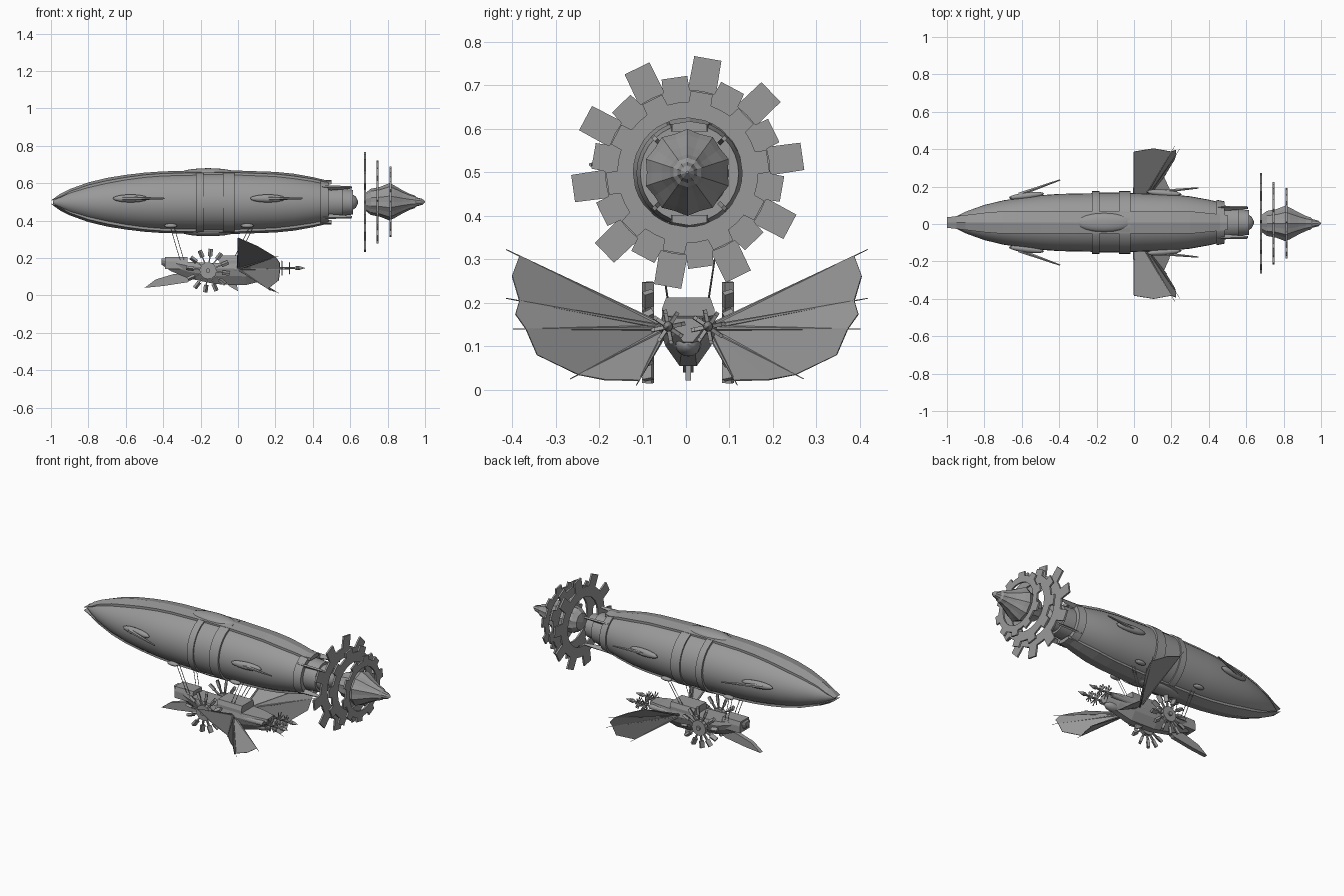
import bpy, bmesh, math
from mathutils import Vector, Matrix

if "Cube" in bpy.data.objects:
    bpy.data.objects.remove(bpy.data.objects["Cube"])

metal = bpy.data.materials.new("grey metal")
metal.diffuse_color = (0.32, 0.32, 0.32, 1)
metal.use_nodes = True
metal.node_tree.nodes["Principled BSDF"].inputs["Base Color"].default_value = metal.diffuse_color
CY, CZ = 0.008, 0.498        # axis of the balloon


def finish(name, bm, smooth=False):
    bmesh.ops.recalc_face_normals(bm, faces=bm.faces)
    me = bpy.data.meshes.new(name)
    bm.to_mesh(me)
    bm.free()
    me.materials.append(metal)
    if smooth:
        me.polygons.foreach_set("use_smooth", [True] * len(me.polygons))
        me.set_sharp_from_angle(angle=math.radians(32))
    ob = bpy.data.objects.new(name, me)
    bpy.context.collection.objects.link(ob)
    return ob


def loft(name, rings, smooth=False, closed=False):
    """Skin a list of equal point loops, capping or joining the ends."""
    bm = bmesh.new()
    vs = [[bm.verts.new(p) for p in r] for r in rings]
    n = len(vs[0])
    pairs = list(zip(vs, vs[1:])) + ([(vs[-1], vs[0])] if closed else [])
    for a, b in pairs:
        for i in range(n):
            j = (i + 1) % n
            bm.faces.new((a[i], a[j], b[j], b[i]))
    if not closed:
        bm.faces.new(vs[0])
        bm.faces.new(vs[-1])
    return finish(name, bm, smooth)


def lathe(name, prof, c=(CY, CZ), n=32, smooth=True, closed=False):
    """Revolve (x, radius) pairs about an axis along x."""
    return loft(name, [[(x, c[0] + r * math.cos(2 * math.pi * i / n),
                         c[1] + r * math.sin(2 * math.pi * i / n))
                        for i in range(n)] for x, r in prof], smooth, closed)


def rod(name, a, b, r1, r2=None, n=6):
    a, b = Vector(a), Vector(b)
    d = b - a
    bm = bmesh.new()
    m = Matrix.Translation((a + b) / 2) @ d.to_track_quat('Z', 'Y').to_matrix().to_4x4()
    bmesh.ops.create_cone(bm, cap_ends=True, segments=n, radius1=r1,
                          radius2=r1 if r2 is None else r2, depth=d.length, matrix=m)
    return finish(name, bm)


def ball(name, c, s, rot=0):
    bm = bmesh.new()
    m = Matrix.Translation(c) @ Matrix.Rotation(rot, 4, 'Z') @ Matrix.Diagonal((*s, 1))
    bmesh.ops.create_uvsphere(bm, u_segments=16, v_segments=10, radius=1, matrix=m)
    return finish(name, bm, True)


def plate(name, pts, off):
    """Flat outline extruded both ways along the vector off."""
    o = Vector(off)
    return loft(name, [[Vector(p) - o for p in pts], [Vector(p) + o for p in pts]])


# Balloon envelope
HULL = [(-0.99, .008), (-.95, .033), (-.9, .058), (-.8, .094), (-.7, .118), (-.6, .134),
        (-.5, .146), (-.4, .153), (-.2, .157), (0, .157), (.2, .15), (.3, .14),
        (.4, .122), (.46, .108)]


def hull_r(x):
    for (x0, r0), (x1, r1) in zip(HULL, HULL[1:]):
        if x0 <= x <= x1:
            return r0 + (r1 - r0) * (x - x0) / (x1 - x0)
    return HULL[0][1] if x < 0 else HULL[-1][1]


lathe("envelope", HULL)
lathe("tail_collar", [(.44, .1), (.44, .122), (.485, .113), (.485, .09), (.56, .085),
                      (.56, .072), (.615, .066), (.615, .04), (.63, .03), (.642, .005)])
for x0, x1 in ((-.225, -.185), (-.185, -.08), (-.08, -.02)):
    r = .160 if x0 == -.185 else .168
    lathe("envelope_band", [(x0, .15), (x0, r), (x1, r), (x1, .15)])

# Raised spine and keel strips with a long bulge in the middle
for s in (1, -1):
    rings = []
    for x in [-1.0] + [h[0] for h in HULL[1:]] + [.5]:
        r = hull_r(x) + (.012 if x > -.99 else .0)
        w = min(.06, .028 + .12 * (x + 1)) if x < .3 else .06 - .1 * (x - .3)
        e = math.sqrt(max(r * r - w * w, .00008))
        rings.append([(x, CY - w, CZ + s * e), (x, CY, CZ + s * r), (x, CY + w, CZ + s * e),
                      (x, CY + w, CZ + s * e * .85), (x, CY - w, CZ + s * e * .85)])
    loft("spine_strip" if s > 0 else "keel_strip", rings)
    ball("strip_bulge", (-.16, CY, CZ + s * .155), (.15, .052, .027))

# Side pods, outrigger fins, lower blisters and tail fins
for s in (1, -1):
    for x, rot, tip in ((-.575, .12, (-.395, .228)), (.16, -.08, (.345, .185))):
        y = hull_r(x)
        ball("side_pod", (x, CY + s * (y + .006), .518), (.095, .018, .021), s * rot)
        a, b = Vector((x - .04, CY + s * (y + .012), .518)), Vector((tip[0], CY + s * tip[1], .518))
        rod("side_fin", a, b, .012, .004, 6)
    for x in (-.36, .05):
        ball("lower_blister", (x, CY + s * .105, .372), (.035, .016, .012))
    for z in (1, -1):
        d = Vector((0, s * .707, z * .707))
        c = Vector((0, CY, CZ))
        plate("tail_fin", [c + d * r + Vector((x, 0, 0)) for x, r in
                           ((.43, .1), (.45, .122), (.605, .118), (.61, .108), (.5, .095))],
              Vector((0, -s * z * .707 * s, .707 * s)) * .005)


# Three toothed rings behind the envelope
def gear(name, x, inner, body, outer, phase, half):
    rings = []
    for k in range(10):
        c = math.radians(phase + 36 * k)
        for d, r in ((-18, body), (-half - .3, body), (-half, outer), (half, outer),
                     (half + .3, body)):
            a = c + math.radians(d)
            if r == outer:
                a = c + math.radians(d) * body / outer
            y, z = math.cos(a), math.sin(a)
            rings.append([(x + dx, .004 + q * y, .5 + q * z)
                          for dx, q in ((-.005, inner), (-.005, r), (.005, r), (.005, inner))])
    loft(name, rings, closed=True)


gear("large_gear", .68, .142, .202, .268, 8, 9)
gear("middle_gear", .745, .135, .19, .222, 26, 9)
gear("small_gear", .815, .125, .162, .188, 8, 9)

# Ribbed tail cone with fluted rim
rings = []
for x, r in ((.675, .006), (.685, .05), (.71, .07), (.76, .08), (.81, .1), (.835, .088),
             (.88, .062), (.92, .042), (.945, .034), (.955, .024), (.985, .016), (1.0, .003)):
    rings.append([(x, .003 + r * q * math.cos(a), .5 + r * q * math.sin(a))
                  for i in range(20) for a in [i * math.pi / 10]
                  for q in [1 if i % 2 else .93]])
loft("tail_cone", rings)

# Gondola boat: (x, half width, top, bottom)
rings = []
for x, w, t, b in ((-.41, .02, .198, .165), (-.36, .04, .192, .13), (-.26, .06, .178, .09),
                   (-.12, .066, .172, .06), (.04, .066, .172, .055), (.14, .055, .17, .08),
                   (.21, .035, .165, .11)):
    h = t - b
    rings.append([(x, .005 + w * u, b + h * v) for u, v in
                  ((-.3, 0), (.3, 0), (.8, .4), (1, .75), (.9, 1), (-.9, 1), (-1, .75), (-.8, .4))])
loft("gondola", rings)
for x0, x1, w, z in ((-.1, .06, .06, .212), (-.39, -.27, .045, .205)):
    loft("cabin", [[(x, .005 + u, v) for u, v in ((-w, .14), (w, .14), (w, z - .025),
                    (w * .85, z), (-w * .85, z), (-w, z - .025))] for x in (x0, x1)])
ball("stern_dome", (.15, .005, .105), (.06, .03, .028))
plate("bow_ram", [(-.5, .005, .04), (-.44, .005, .085), (-.34, .005, .115), (-.2, .005, .12),
                  (-.27, .005, .07), (-.4, .005, .05)], (0, .012, 0))
plate("lower_rudder", [(-.12, .005, .11), (-.04, .005, .045), (.0, .005, .022),
                       (-.01, .005, .08)], (0, .006, 0))

# Membrane wing: rib tips, hinged near the stern
TIPS = [Vector(t) for t in ((.0, .385, .308), (.2, .385, .205), (.225, .37, .14),
                            (.16, .25, .035), (.2, .11, .022))]
for s in (1, -1):
    def side(v):
        return Vector((v[0], .002 + s * v[1], v[2]))
    hinge = Vector((.0, .045, .142))
    bm = bmesh.new()
    hub = bm.verts.new(side(hinge))
    rim = []
    for i, t in enumerate(TIPS):
        rim.append(t)
        if i < 4:
            # bulge of the membrane between ribs
            mid = (t + TIPS[i + 1]) / 2
            rim.append(hinge + (mid - hinge) * (1.13 if i == 2 else 1.05))
    vs = [bm.verts.new(side(p)) for p in rim]
    for a, b in zip(vs, vs[1:]):
        bm.faces.new((hub, a, b))
    wing = finish("wing_membrane", bm)
    mod = wing.modifiers.new("thickness", 'SOLIDIFY')
    mod.thickness, mod.offset = .003, 0
    for t in TIPS:
        rod("wing_rib", side(hinge), side(hinge + (t - hinge) * 1.09), .007, .001)

    # Paddle wheel
    y = .005 + s * .092
    bm = bmesh.new()
    for k in range(12):
        m = (Matrix.Translation((-.16, y, .132)) @ Matrix.Rotation(k * math.pi / 6 + .13, 4, 'Y'))
        bmesh.ops.create_cube(bm, size=1, matrix=m @ Matrix.Translation((0, 0, .07))
                              @ Matrix.Diagonal((.007, .012, .09, 1)))
        bmesh.ops.create_cube(bm, size=1, matrix=m @ Matrix.Translation((0, 0, .097))
                              @ Matrix.Rotation(.5, 4, 'Z') @ Matrix.Diagonal((.014, .024, .04, 1)))
    finish("paddle_blades", bm)
    rod("paddle_hub", (-.16, y - .012, .132), (-.16, y + .012, .132), .045, n=16)
    rod("paddle_axle", (-.16, .005, .132), (-.16, y + s * .022, .132), .012, n=10)

    # Twin stern propellers
    py = .005 + s * .046
    rod("propeller_shaft", (.0, py, .142), (.31, py, .146), .006)
    rod("engine", (-.02, py, .142), (.2, py, .144), .02, .014, 12)
    for x, r in ((.235, .04), (.275, .032)):
        bm = bmesh.new()
        for k in range(8):
            m = (Matrix.Translation((x, py, .145)) @ Matrix.Rotation(k * math.pi / 4 + .2, 4, 'X')
                 @ Matrix.Translation((0, 0, r / 2)) @ Matrix.Rotation(.4, 4, 'Z'))
            bmesh.ops.create_cube(bm, size=1, matrix=m @ Matrix.Diagonal((.004, .009, r, 1)))
        finish("propeller", bm)
    lathe("propeller_cone", [(.298, .003), (.312, .012), (.33, .01), (.358, .001)],
          (py, .146), 10, False)

    # Suspension wires
    for x0, x1, zb in ((-.36, -.31, .19), (-.34, -.29, .19), (.08, .0, .2), (.06, -.02, .2)):
        rod("suspension_wire", (x0, .005 + s * .07, .36), (x1, .005 + s * .045, zb), .0018, n=4)
